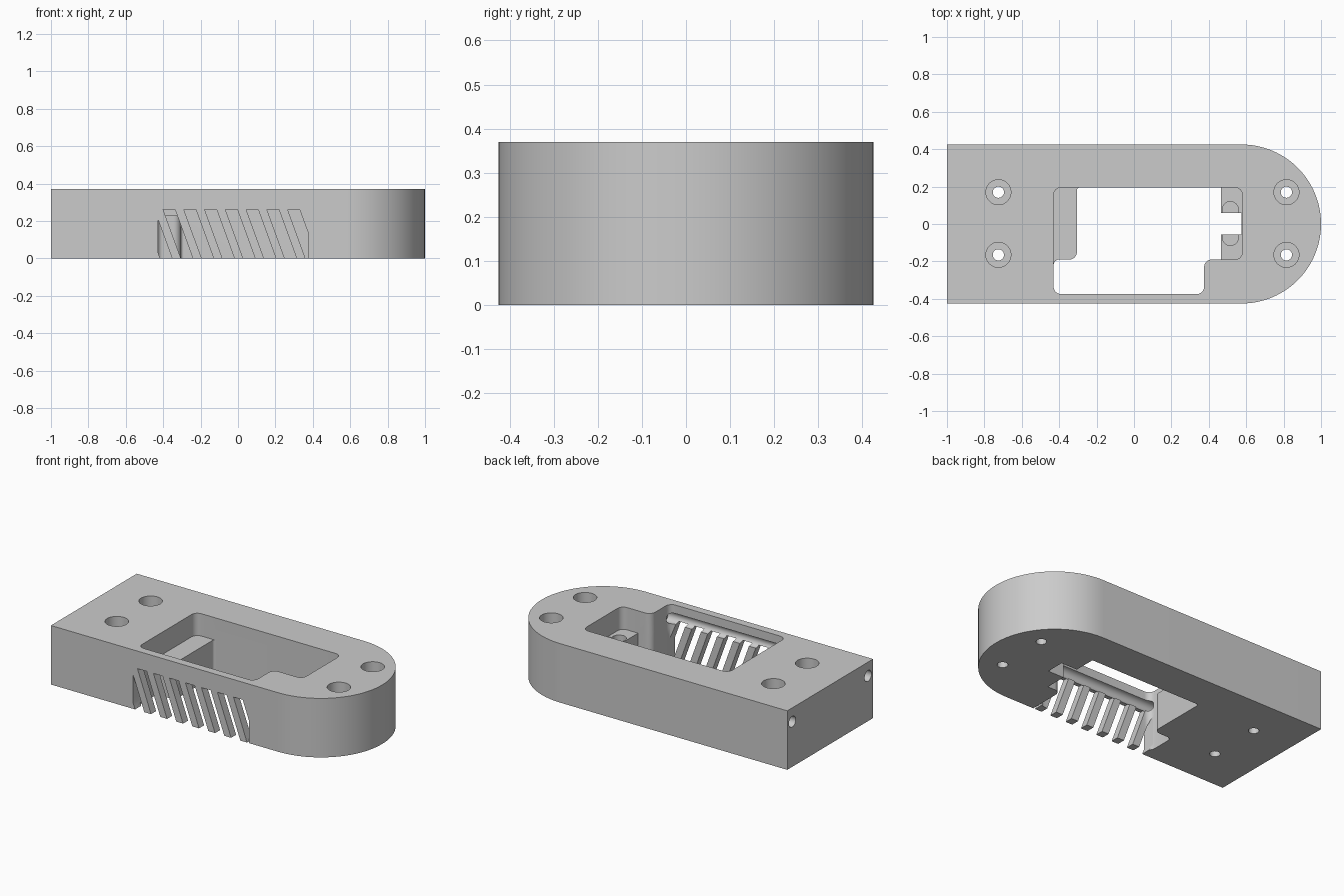
import bpy, bmesh, math
from mathutils import Vector

if "Cube" in bpy.data.objects:
    bpy.data.objects.remove(bpy.data.objects["Cube"])

grey = bpy.data.materials.new("plain grey")
grey.diffuse_color = (0.6, 0.6, 0.6, 1)
grey.use_nodes = True
grey.node_tree.nodes["Principled BSDF"].inputs["Base Color"].default_value = grey.diffuse_color


def prism(name, pts, lo, hi, axis="z"):
    """Extrude a 2D outline along z, or an xz outline along y, or a yz outline along x."""
    place = {"z": lambda a, b, t: (a, b, t),
             "y": lambda a, b, t: (a, t, b),
             "x": lambda a, b, t: (t, a, b)}[axis]
    bm = bmesh.new()
    face = bm.faces.new([bm.verts.new(place(a, b, lo)) for a, b in pts])
    ext = bmesh.ops.extrude_face_region(bm, geom=[face])
    move = Vector(place(0, 0, hi - lo))
    bmesh.ops.translate(bm, vec=move, verts=[v for v in ext["geom"] if isinstance(v, bmesh.types.BMVert)])
    bmesh.ops.recalc_face_normals(bm, faces=bm.faces)
    mesh = bpy.data.meshes.new(name)
    bm.to_mesh(mesh)
    bm.free()
    mesh.materials.append(grey)
    ob = bpy.data.objects.new(name, mesh)
    bpy.context.collection.objects.link(ob)
    return ob


def circle(cx, cy, r, n=32):
    return [(cx + r * math.cos(2 * math.pi * i / n), cy + r * math.sin(2 * math.pi * i / n)) for i in range(n)]


def rounded(corners, steps=6):
    """Round each (x, y, radius) right-angle corner of an outline."""
    out = []
    for i, (x, y, r) in enumerate(corners):
        p = Vector((x, y))
        if r == 0:
            out.append((x, y))
            continue
        a = (Vector(corners[i - 1][:2]) - p).normalized() * r
        b = (Vector(corners[(i + 1) % len(corners)][:2]) - p).normalized() * r
        for k in range(steps + 1):
            t = math.pi / 2 * k / steps
            out.append(tuple(p + a * (1 - math.sin(t)) + b * (1 - math.cos(t))))
    return out


def clip_x(pts, limit, sign):
    """Keep the part of an outline where sign * (x - limit) >= 0."""
    out = []
    for i, (x1, z1) in enumerate(pts):
        x0, z0 = pts[i - 1]
        if (x0 - limit) * (x1 - limit) < 0:
            t = (limit - x0) / (x1 - x0)
            out.append((limit, z0 + t * (z1 - z0)))
        if sign * (x1 - limit) >= 0:
            out.append((x1, z1))
    return out


H, W = 0.37, 0.425
# body: square at the left end, half round at the right end
arc = [(1 - W + W * math.cos(a), W * math.sin(a))
       for a in (math.pi * (k / 48 - 0.5) for k in range(49))]
body = prism("housing_body", [(-1, W), (-1, -W)] + arc, 0, H)
cutters = []

# through opening, then the wider upper recess that leaves the ledges
R = 0.04
cutters.append(prism("opening_cutter", rounded([
    (-0.43, -0.375, R), (0.375, -0.375, R), (0.375, -0.19, R), (0.465, -0.19, 0),
    (0.465, 0.195, 0), (-0.305, 0.195, 0.015), (-0.305, -0.19, R), (-0.43, -0.19, 0.03)]), -0.1, 0.5))
cutters.append(prism("recess_cutter", rounded([
    (-0.43, -0.375, R), (0.375, -0.375, R), (0.375, -0.19, R), (0.58, -0.19, R),
    (0.58, 0.195, R), (-0.43, 0.195, R)]), 0.23, 0.5))

# gap between the right ledges and the round pockets beside it
cutters.append(prism("gap_cutter", [(0.45, -0.055), (0.575, -0.055), (0.575, 0.06), (0.45, 0.06)], -0.1, 0.3))
for y in (-0.072, 0.077):
    cutters.append(prism("ledge_pocket_cutter", circle(0.515, y, 0.043), 0.12, 0.3))

# counterbored screw holes
for x in (-0.725, 0.815):
    for y in (-0.165, 0.17):
        cutters.append(prism("screw_head_cutter", circle(x, y, 0.067), 0.2, 0.5))
        cutters.append(prism("screw_shaft_cutter", circle(x, y, 0.03), -0.1, 0.3))

# long rod holes from the left end
for y in (-0.375, 0.375):
    cutters.append(prism("rod_hole_cutter", circle(y, 0.283, 0.034), -1.1, 0.41, "x"))

# slanted vent slots, open at the bottom
slope, top, low = math.tan(math.radians(20)), 0.26, -0.05
for i in range(-1, 7):
    x = -0.40 + 0.111 * i
    dx = slope * (top - low)
    slot = [(x, top), (x + 0.064, top), (x + 0.064 + dx, low), (x + dx, low)]
    slot = clip_x(clip_x(slot, -0.429, 1), 0.374, -1)
    cutters.append(prism("vent_slot_cutter", slot, -0.5, -0.345, "y"))

# apply all cuts, then remove the cutters
for c in cutters:
    m = body.modifiers.new(c.name, "BOOLEAN")
    m.operation, m.solver, m.object = "DIFFERENCE", "EXACT", c
    c.hide_render = True
bpy.context.view_layer.objects.active = body
body.select_set(True)
for m in list(body.modifiers):
    bpy.ops.object.modifier_apply(modifier=m.name)
for c in cutters:
    bpy.data.objects.remove(c, do_unlink=True)
bpy.ops.object.select_all(action="DESELECT")
body.select_set(True)
bpy.ops.object.shade_smooth_by_angle(angle=math.radians(30))
